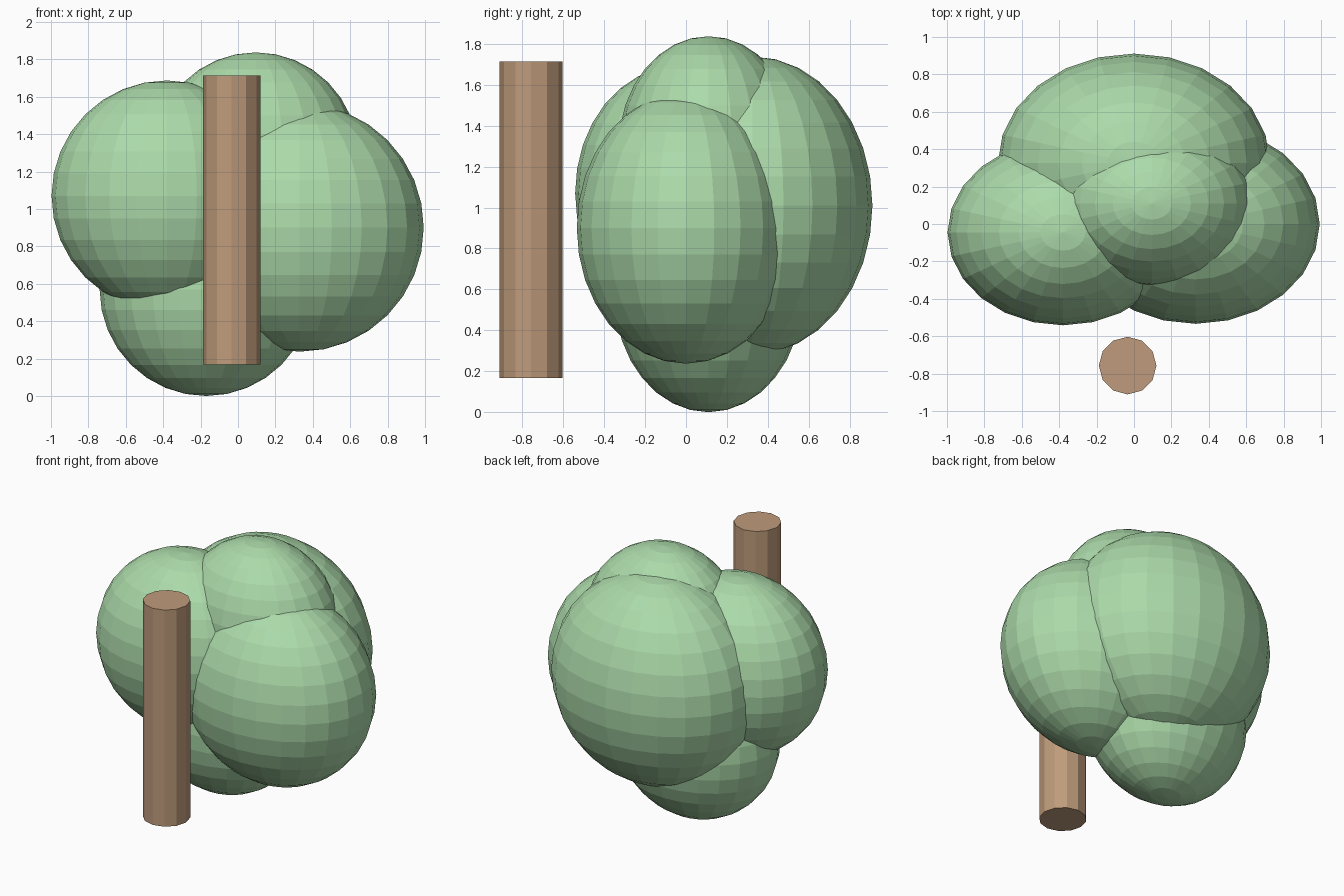
import bpy

cube = bpy.data.objects.get("Cube")
if cube:
    bpy.data.objects.remove(cube, do_unlink=True)


def material(name, colour):
    mat = bpy.data.materials.new(name)
    mat.use_nodes = True
    mat.diffuse_color = (*colour, 1)
    bsdf = next(n for n in mat.node_tree.nodes if n.type == 'BSDF_PRINCIPLED')
    bsdf.inputs["Base Color"].default_value = (*colour, 1)
    bsdf.inputs["Roughness"].default_value = 0.9
    return mat


leaf_green = material("leaf green", (0.41, 0.70, 0.40))
bark_brown = material("bark brown", (0.52, 0.33, 0.20))


def finish(name, mat):
    obj = bpy.context.object
    obj.name = name
    obj.data.materials.append(mat)
    bpy.ops.object.shade_flat()
    return obj


def foliage(name, centre, radius):
    """Faceted leaf ball, flattened front to back."""
    bpy.ops.mesh.primitive_uv_sphere_add(segments=24, ring_count=16,
                                         radius=1, location=centre)
    bpy.context.object.scale = (radius, radius * 0.805, radius)
    bpy.ops.object.transform_apply(location=False, rotation=False, scale=True)
    return finish(name, leaf_green)


# Overlapping foliage clumps
foliage("foliage_right", (-0.38, -0.045, 1.07), 0.617)
foliage("foliage_left", (0.33, 0.0, 0.9), 0.663)
foliage("foliage_back", (0.0, 0.325, 1.01), 0.728)
foliage("foliage_top", (0.095, 0.11, 1.29), 0.547)
foliage("foliage_bottom", (-0.17, 0.11, 0.57), 0.57)

# Free-standing trunk in front of the foliage
bpy.ops.mesh.primitive_cylinder_add(vertices=12, radius=0.154, depth=1.545,
                                    location=(-0.034, -0.757, 0.94))
finish("trunk", bark_brown)
